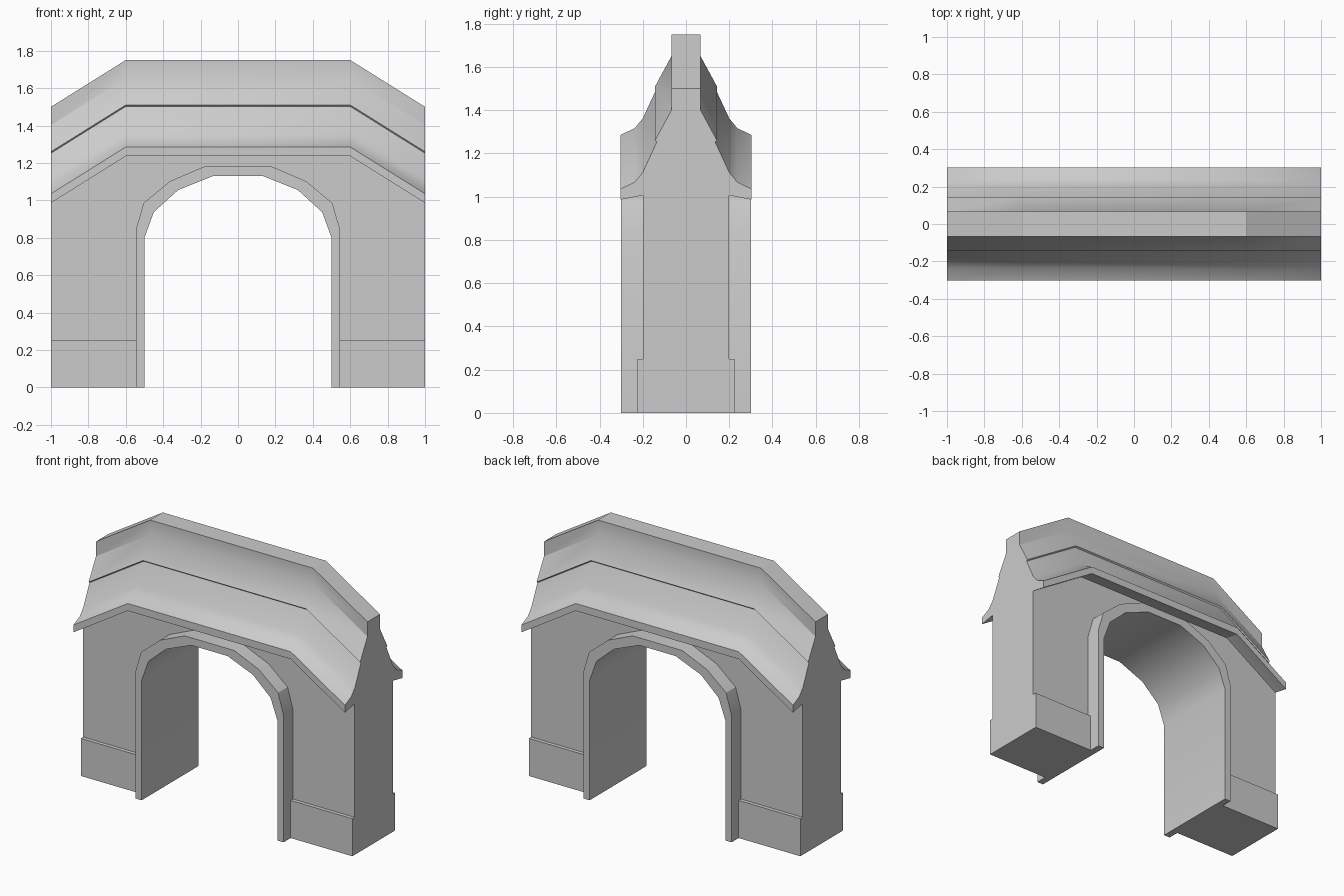
import bpy, bmesh, math

if "Cube" in bpy.data.objects:
    bpy.data.objects.remove(bpy.data.objects["Cube"])

stone = bpy.data.materials.new("pale_grey_stone")
stone.diffuse_color = (0.6, 0.6, 0.6, 1)
stone.use_nodes = True
stone.node_tree.nodes["Principled BSDF"].inputs["Base Color"].default_value = stone.diffuse_color


def finish(name, bm, smooth=True):
    bmesh.ops.recalc_face_normals(bm, faces=bm.faces)
    me = bpy.data.meshes.new(name)
    bm.to_mesh(me)
    bm.free()
    me.materials.append(stone)
    ob = bpy.data.objects.new(name, me)
    bpy.context.collection.objects.link(ob)
    bpy.ops.object.select_all(action='DESELECT')
    ob.select_set(True)
    bpy.context.view_layer.objects.active = ob
    if smooth:
        bpy.ops.object.shade_smooth_by_angle(angle=math.radians(30))
    return ob


def loft(name, rings):
    """Join equal closed rings of points into a capped solid."""
    bm = bmesh.new()
    loops = [[bm.verts.new(p) for p in ring] for ring in rings]
    n = len(loops[0])
    for a, b in zip(loops, loops[1:]):
        for i in range(n):
            j = (i + 1) % n
            bm.faces.new((a[i], a[j], b[j], b[i]))
    bm.faces.new(loops[0])
    bm.faces.new(loops[-1])
    return finish(name, bm)


def extrude_y(name, outline, depth):
    return loft(name, [[(x, y, z) for x, z in outline] for y in (-depth, depth)])


def mirrored(half):
    """Right half listed from floor to crown, completed on the left."""
    return half + [(-x, z) for x, z in reversed(half)]


inner = mirrored([(0.5, 0), (0.5, 0.8), (0.45, 0.937), (0.32, 1.055), (0.133, 1.13)])
outer = mirrored([(0.546, 0), (0.546, 0.843), (0.505, 0.985), (0.365, 1.102), (0.182, 1.18)])

# Wall with the arched opening
wall_top = [(-1, 0), (-1, 1.006), (-0.6, 1.256), (0.6, 1.256), (1, 1.006), (1, 0)]
extrude_y("wall", wall_top + outer, 0.2)

# Projecting arch surround, running through the full depth
extrude_y("arch_surround", inner + outer[::-1], 0.3)

# Plinth blocks at the foot of each pier
for side, label in ((-1, "left"), (1, "right")):
    x0, x1 = 0.546 * side, side
    extrude_y(label + "_plinth", [(x0, 0), (x1, 0), (x1, 0.25), (x0, 0.25)], 0.225)

# Two-tier flared roof with a flat ridge, bent down toward both ends
section = [(0.066, 1.5), (0.066, 1.402), (0.143, 1.26), (0.135, 1.252),
           (0.2, 1.112), (0.237, 1.067), (0.303, 1.035), (0.303, 0.986), (0.2, 1.006)]
section = section + [(-y, z) for y, z in reversed(section)]
stations = [(-1, 0), (-0.6, 0.25), (0.6, 0.25), (1, 0)]
loft("roof", [[(x, y, z + lift) for y, z in section] for x, lift in stations])
